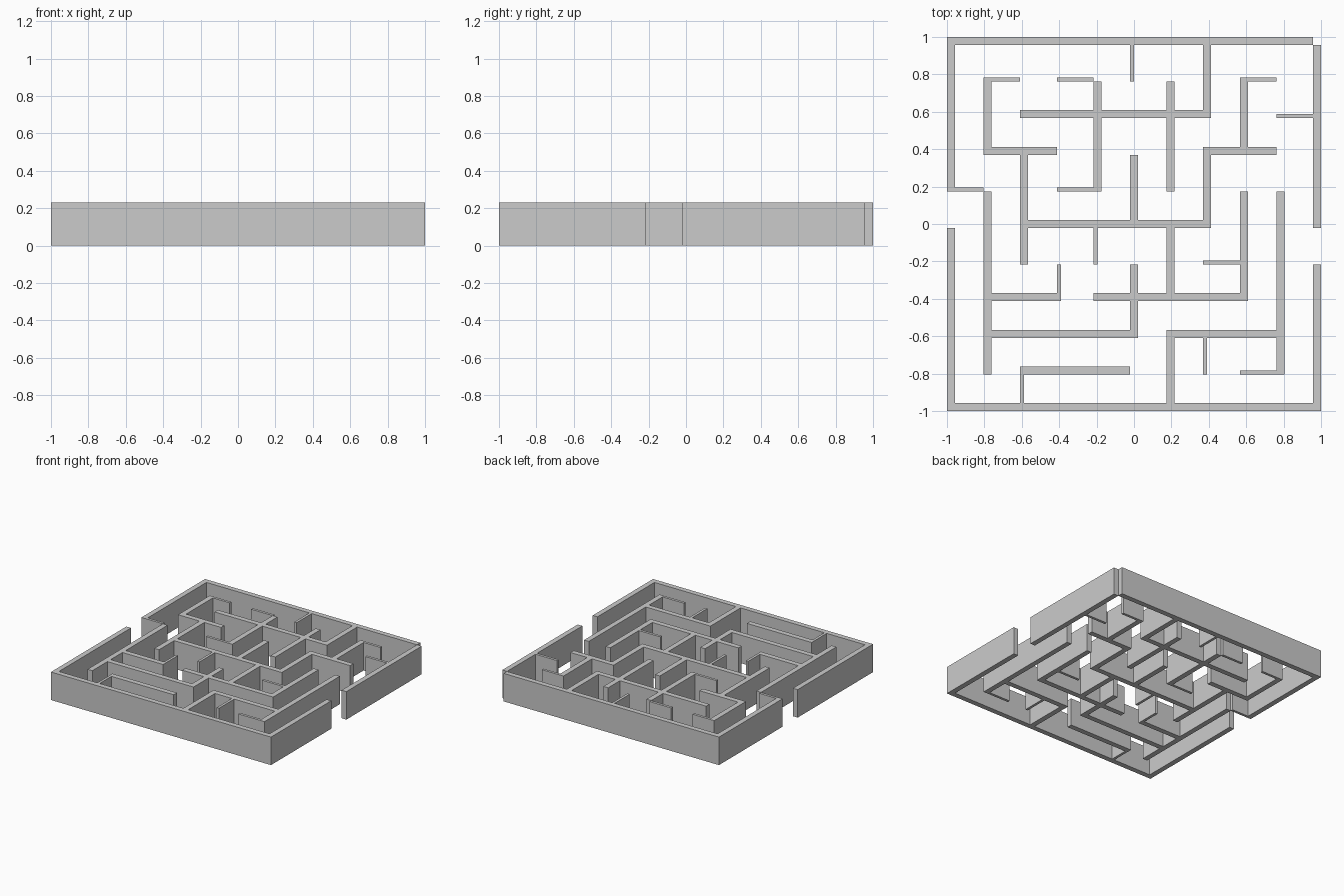
import bpy, bmesh

if "Cube" in bpy.data.objects:
    bpy.data.objects.remove(bpy.data.objects["Cube"])

PITCH, HALF, HEIGHT = 0.1957, 0.0215, 0.23

# Wall ends are grid numbers 0..10; "-" / "+" shift by half a wall thickness.
# Each row: line number, then start-end pairs along that line.
H_THICK = ["10 0- 10-", "0 0- 10+", "8 2- 7+", "7 1- 3- 7- 9-", "5 2- 7+",
           "3 1- 3 4- 8+", "2 1- 5+ 6- 9+", "1 2- 5-"]
V_THICK = ["0 0- 5- 6- 10+", "10 0- 4- 5- 10-", "1 1- 6- 7- 9", "2 4- 7+",
           "4 6- 9-", "5 2- 4- 5- 7-", "6 0 2+ 3- 5 6- 9-", "7 5- 7+ 8- 10",
           "8 3- 6- 7- 9", "9 1- 6-"]
# Half-thickness partitions, lying on the low side of their line
H_THIN = ["6 0- 1- 3- 4+", "9 1- 2- 3- 4- 8- 9-", "8 9- 10-", "4 7- 8-", "1 8- 9-"]
V_THIN = ["5 9- 10-", "3 3- 4-", "4 4- 5-", "7 1- 2-", "2 0+ 1-"]


def slot(token):
    """Index in the fine grid (three lines per maze line)."""
    return 3 * int(token.rstrip("+-")) + 1 + token.count("+") - token.count("-")


def coord(k):
    return (k // 3 - 5) * PITCH + (k % 3 - 1) * HALF


# Mark every fine cell that is covered by a wall
filled = set()


def add_walls(rows, vertical, width):
    for row in rows:
        line, *ends = row.split()
        low = slot(line + "-")
        for a, b in zip(ends[::2], ends[1::2]):
            for along in range(slot(a), slot(b)):
                for across in range(low, low + width):
                    filled.add((across, along) if vertical else (along, across))


add_walls(H_THICK, False, 2)
add_walls(V_THICK, True, 2)
add_walls(H_THIN, False, 1)
add_walls(V_THIN, True, 1)

# Build one clean shell: caps on every cell, sides only where a cell is exposed
bm = bmesh.new()
verts = {}


def vert(i, j, top):
    key = (i, j, top)
    if key not in verts:
        verts[key] = bm.verts.new((coord(i), coord(j), HEIGHT * top))
    return verts[key]


for i, j in sorted(filled):
    ring = [(i, j), (i + 1, j), (i + 1, j + 1), (i, j + 1)]
    bm.faces.new([vert(*p, 1) for p in ring])
    bm.faces.new([vert(*p, 0) for p in reversed(ring)])
    for n, (dx, dy) in enumerate([(0, -1), (1, 0), (0, 1), (-1, 0)]):
        if (i + dx, j + dy) not in filled:
            p, q = ring[n], ring[(n + 1) % 4]
            bm.faces.new([vert(*p, 0), vert(*q, 0), vert(*q, 1), vert(*p, 1)])

mesh = bpy.data.meshes.new("maze_walls")
bm.to_mesh(mesh)
bm.free()
maze = bpy.data.objects.new("maze_walls", mesh)
bpy.context.collection.objects.link(maze)
